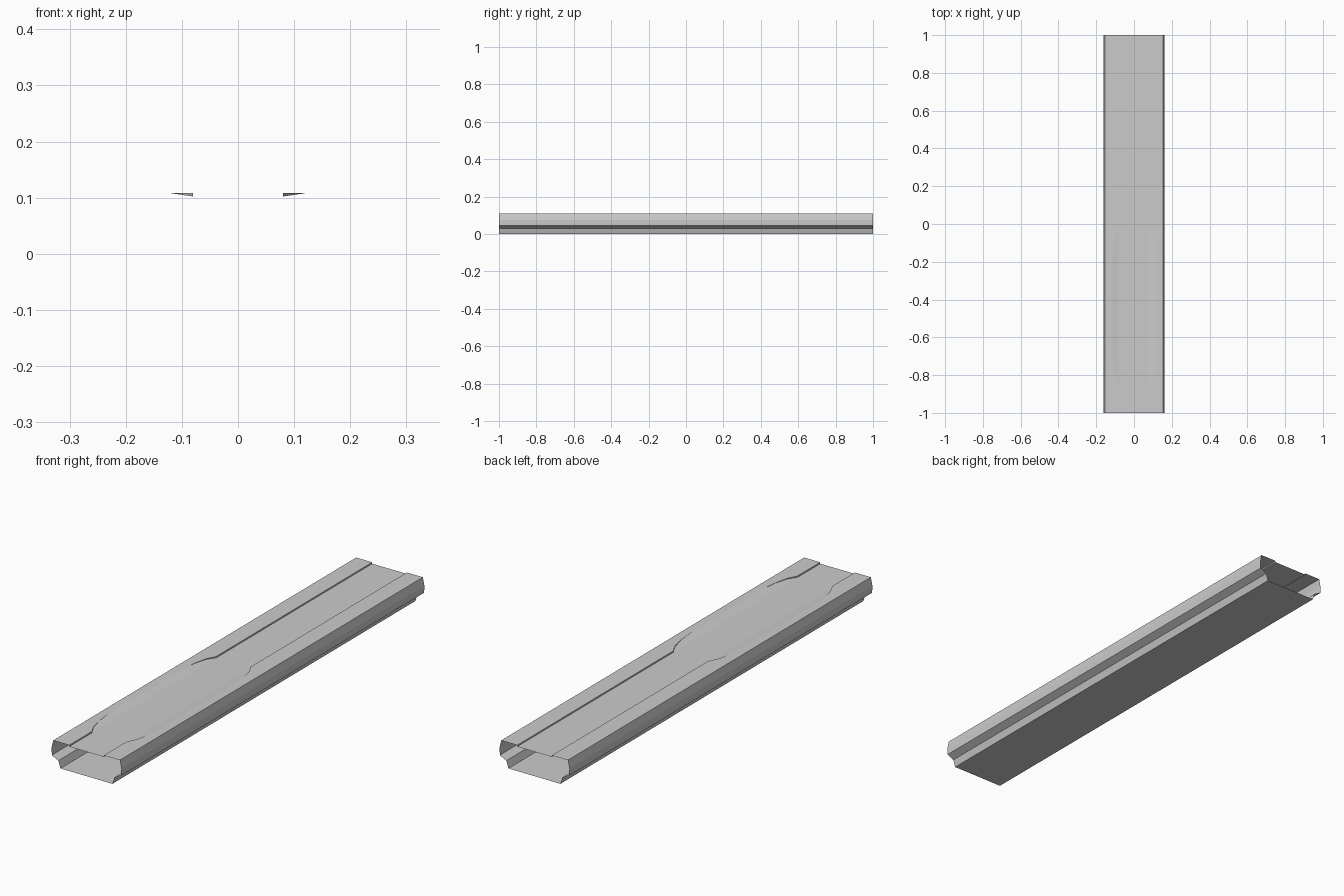
import bpy, bmesh

if "Cube" in bpy.data.objects:
    bpy.data.objects.remove(bpy.data.objects["Cube"])

TOP, PANEL = 0.108, 0.102      # heights of side ledges and recessed panel
INNER, OUTER = 0.08, 0.154     # ledge from panel edge to body side
MID = -0.44                    # centre of the finger scoops


def make(name, faces, mirror=True):
    bm = bmesh.new()
    for f in faces:
        bm.faces.new([bm.verts.new(p) for p in f])
    bmesh.ops.remove_doubles(bm, verts=bm.verts[:], dist=1e-5)
    me = bpy.data.meshes.new(name)
    bm.to_mesh(me)
    bm.free()
    ob = bpy.data.objects.new(name, me)
    bpy.context.collection.objects.link(ob)
    if mirror:
        ob.modifiers.new("mirror", 'MIRROR')
    return ob


def strips(profile, y0=-1, y1=1):
    return [[(a[0], y0, a[1]), (a[0], y1, a[1]), (b[0], y1, b[1]), (b[0], y0, b[1])]
            for a, b in zip(profile, profile[1:])]


# Hollow open-ended body: sides with undercut groove, and base
make("body_shell", strips([(OUTER, TOP), (0.161, 0.075), (0.16, 0.045),
                           (0.13, 0.03), (0.12, 0), (0, 0)]))

# Recessed centre panel
make("centre_panel", strips([(-INNER, PANEL), (INNER, PANEL)]), mirror=False)

# Scoop outline, curved at both ends
half = [(0.08, 0.41), (0.10, 0.37), (0.113, 0.31), (0.12, 0.23)]
outline = [(x, MID - d) for x, d in half] + [(x, MID + d) for x, d in reversed(half)]

# Raised ledges around the scoops
ledge = [(INNER, -1)] + outline + [(INNER, 1), (OUTER, 1), (OUTER, -1)]
make("side_ledge", [[(x, y, TOP) for x, y in reversed(ledge)]])

# Step walls beside the panel, either side of the scoops
step = [(INNER, PANEL), (INNER, TOP)]
make("step_wall", strips(step, -1, MID - 0.41) + strips(step, MID + 0.41, 1))


# Sloped scoop floors with upright end walls
def floor(p):
    k = (p[0] - INNER) / (0.12 - INNER)
    return (*p, PANEL + k * (TOP - PANEL))


walls = []
for a, b in zip(outline, outline[1:]):
    if a[0] != b[0]:
        quad = [floor(a), (*a, TOP), (*b, TOP), floor(b)]
        walls.append([p for i, p in enumerate(quad) if p != quad[i - 1]])
    
walls = [[p for i, p in enumerate(w) if all((abs(p[2] - q[2]) > 1e-6 or p[:2] != q[:2])
                                         for q in w[:i])] for w in walls]
make("finger_scoop", [[floor(p) for p in reversed(outline)]] + walls)
